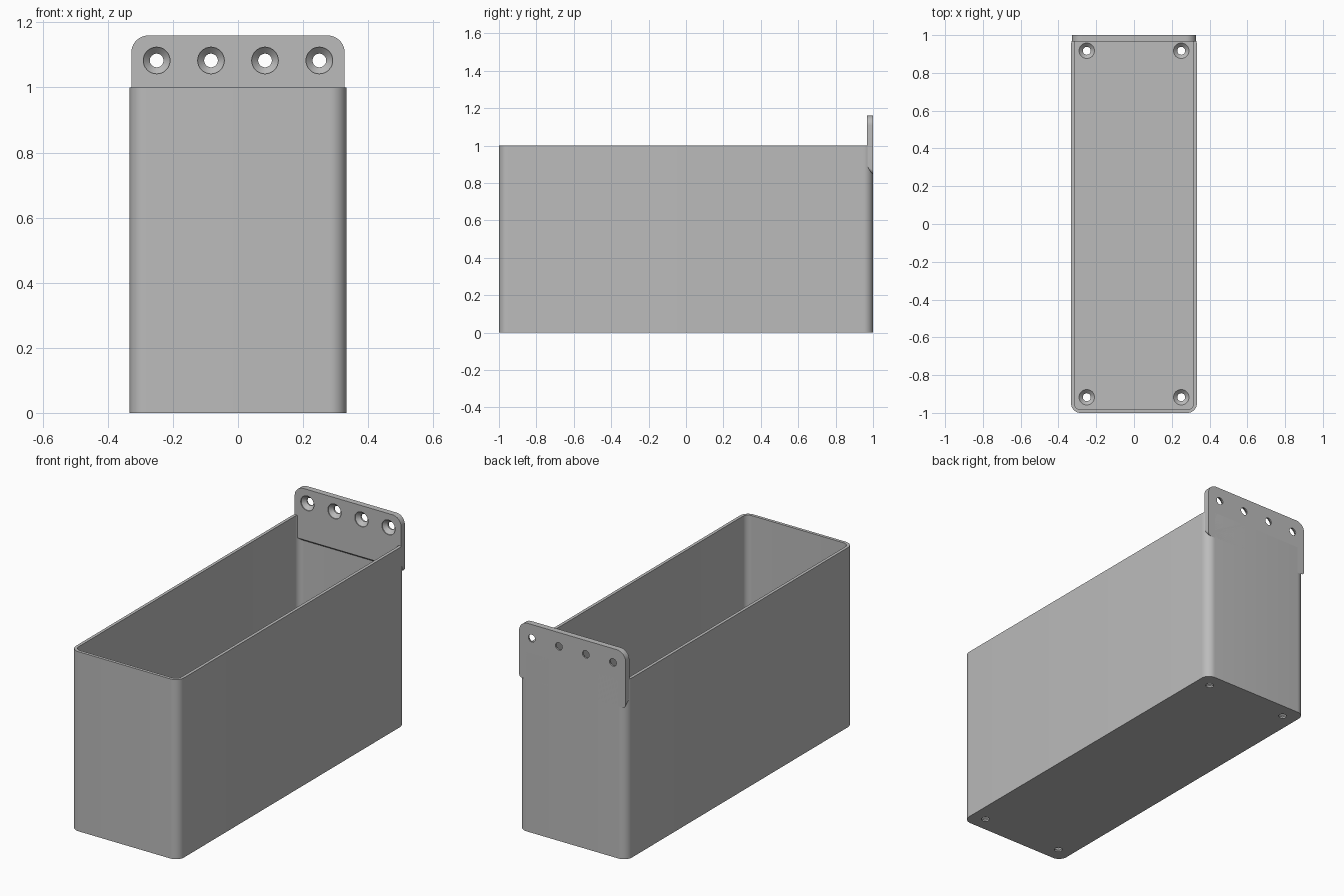
import bpy, bmesh, math
from mathutils import Matrix, Vector

cube = bpy.data.objects.get("Cube")
if cube:
    bpy.data.objects.remove(cube, do_unlink=True)

grey = bpy.data.materials.new("plain grey")
grey.use_nodes = True
grey.diffuse_color = (0.5, 0.5, 0.5, 1)
grey.node_tree.nodes["Principled BSDF"].inputs["Base Color"].default_value = (0.5, 0.5, 0.5, 1)

HALF_W, HALF_L, HEIGHT = 0.333, 1.0, 1.0
WALL, FLOOR, PLATE = 0.017, 0.033, 0.033
TO_BACK = Matrix.Rotation(math.pi / 2, 4, 'X')   # turns z into -y


def rounded_rect(x, y, radii, z, steps=10):
    """Counter-clockwise loop; radii are (top, bottom) corner radii."""
    points = []
    for i, (sx, sy) in enumerate([(1, 1), (-1, 1), (-1, -1), (1, -1)]):
        r = radii[0] if sy > 0 else radii[1]
        for s in range(steps + 1):
            a = math.pi / 2 * (i + s / steps)
            points.append(Vector((sx * (x - r) + r * math.cos(a),
                                  sy * (y - r) + r * math.sin(a), z)))
    return points


def loft(name, loops):
    """Solid through matching loops, closed at both ends."""
    bm = bmesh.new()
    rings = [[bm.verts.new(p) for p in loop] for loop in loops]
    n = len(rings[0])
    for a, b in zip(rings, rings[1:]):
        for i in range(n):
            j = (i + 1) % n
            bm.faces.new((a[i], a[j], b[j], b[i]))
    bm.faces.new(rings[0][::-1])
    bm.faces.new(rings[-1])
    bmesh.ops.recalc_face_normals(bm, faces=bm.faces)
    mesh = bpy.data.meshes.new(name)
    bm.to_mesh(mesh)
    bm.free()
    mesh.materials.append(grey)
    ob = bpy.data.objects.new(name, mesh)
    bpy.context.collection.objects.link(ob)
    return ob


def screw_cutter(matrix):
    """Countersunk hole through a sheet lying between z = 0 and PLATE."""
    profile = [(0.021, -0.02), (0.021, 0.008), (0.041, 0.028), (0.041, 0.06)]
    loops = [[matrix @ Vector((r * math.cos(math.tau * i / 32),
                               r * math.sin(math.tau * i / 32), z)) for i in range(32)]
             for r, z in profile]
    return loft("screw_hole_cutter", loops)


def cut(ob, cutters):
    """Subtract the cutters, bake the result and discard them."""
    for c in cutters:
        mod = ob.modifiers.new("hole", 'BOOLEAN')
        mod.operation, mod.solver, mod.object = 'DIFFERENCE', 'EXACT', c
    bpy.context.view_layer.update()
    graph = bpy.context.evaluated_depsgraph_get()
    baked = bpy.data.meshes.new_from_object(ob.evaluated_get(graph))
    ob.modifiers.clear()
    ob.data = baked
    for c in cutters:
        bpy.data.objects.remove(c, do_unlink=True)
    bpy.ops.object.select_all(action='DESELECT')
    ob.select_set(True)
    bpy.context.view_layer.objects.active = ob
    bpy.ops.object.shade_smooth_by_angle(angle=math.radians(30))


# Open bin: outside up, over the rim, down the inside to the floor
outer, inner = (0.05, 0.05), (0.033, 0.033)
bin_body = loft("bin_body", [
    rounded_rect(HALF_W, HALF_L, outer, 0),
    rounded_rect(HALF_W, HALF_L, outer, HEIGHT),
    rounded_rect(HALF_W - WALL, HALF_L - WALL, inner, HEIGHT),
    rounded_rect(HALF_W - WALL, HALF_L - WALL, inner, FLOOR),
])
cut(bin_body, [screw_cutter(Matrix.Translation((x, y, 0)))
               for x in (-0.25, 0.25) for y in (-0.917, 0.917)])

# Mounting plate: upright sheet on the back wall with a sloped lower edge
low, top = 0.847, 1.16
place = Matrix.Translation((0, HALF_L, (low + top) / 2)) @ TO_BACK
loops = [[place @ p for p in rounded_rect(0.328, (top - low) / 2, (0.053, 0.02), z)]
         for z in (0, PLATE)]
for p in loops[1]:
    if p.z < HEIGHT:
        p.z += 0.028
mounting_plate = loft("mounting_plate", loops)
cut(mounting_plate, [screw_cutter(Matrix.Translation((x, HALF_L, 1.083)) @ TO_BACK)
                     for x in (-0.25, -0.083, 0.083, 0.25)])
